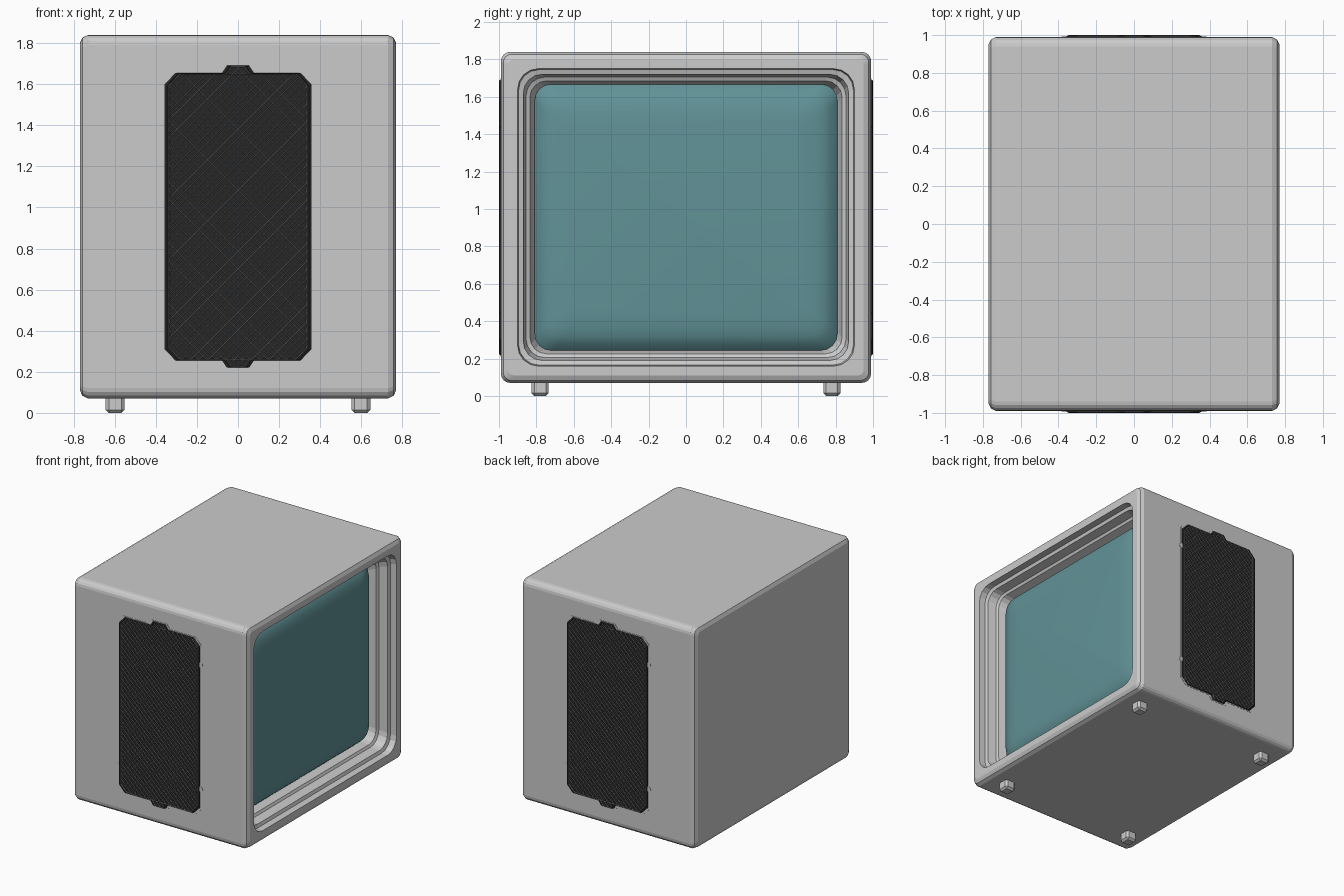
import bpy, bmesh, math
from mathutils import Vector

if "Cube" in bpy.data.objects:
    bpy.data.objects.remove(bpy.data.objects["Cube"])

CZ = 0.955  # height of the cabinet centre


def material(name, rgb):
    m = bpy.data.materials.new(name)
    m.diffuse_color = (*rgb, 1)
    m.use_nodes = True
    m.node_tree.nodes["Principled BSDF"].inputs["Base Color"].default_value = m.diffuse_color
    return m


TEAL = material("teal_glass", (0.12, 0.29, 0.31))
BLACK = material("black_plastic", (0.02, 0.02, 0.02))
WIRE = material("grey_wire", (0.25, 0.25, 0.25))


def finish(name, bm, mat=None):
    me = bpy.data.meshes.new(name)
    bm.to_mesh(me)
    bm.free()
    ob = bpy.data.objects.new(name, me)
    bpy.context.collection.objects.link(ob)
    if mat:
        me.materials.append(mat)
    return ob


def loft(name, loops, mat=None):
    """Skin a closed solid through matching loops, capped at both ends."""
    bm = bmesh.new()
    rows = [[bm.verts.new(p) for p in loop] for loop in loops]
    for a, b in zip(rows, rows[1:]):
        for i in range(len(a)):
            j = (i + 1) % len(a)
            bm.faces.new((a[i], a[j], b[j], b[i]))
    bm.faces.new(rows[0])
    bm.faces.new(rows[-1])
    bmesh.ops.recalc_face_normals(bm, faces=bm.faces)
    return finish(name, bm, mat)


def rounded(x, hy, hz, r, n=4):
    """Rounded rectangle in the YZ plane at depth x."""
    pts = []
    for k, (sy, sz) in enumerate(((1, 1), (-1, 1), (-1, -1), (1, -1))):
        for i in range(n + 1):
            a = math.pi / 2 * (k + i / n)
            pts.append((x, sy * (hy - r) + r * math.cos(a),
                        CZ + sz * (hz - r) + r * math.sin(a)))
    return pts


# Cabinet: back, sides, rounded front edge and stepped screen recess
shell = [(-0.77, 0.04, 0.03), (-0.757, 0.013, 0.045), (-0.73, 0, 0.05),
         (0.73, 0, 0.05), (0.757, 0.013, 0.045), (0.77, 0.04, 0.03)]
recess = [(0.77, 0.0, 0.11), (0.72, 0.005, 0.11), (0.712, 0.03, 0.10),
          (0.645, 0.045, 0.10), (0.635, 0.065, 0.09), (0.57, 0.085, 0.09),
          (0.55, 0.10, 0.08)]
loft("cabinet",
     [rounded(x, 0.99 - i, 0.885 - i, r) for x, i, r in shell] +
     [rounded(x, 0.90 - i, 0.795 - i, r) for x, i, r in recess])

# Bulging screen glass
bulge = [(0.53, 0, 0.09), (0.575, 0, 0.09), (0.615, 0.035, 0.09),
         (0.635, 0.075, 0.08), (0.646, 0.12, 0.07), (0.655, 0.19, 0.06)]
screen = loft("screen", [rounded(x, 0.81 - i, 0.712 - i, r) for x, i, r in bulge], TEAL)
bpy.context.view_layer.objects.active = screen
screen.select_set(True)
bpy.ops.object.shade_smooth_by_angle(angle=math.radians(30))

# Feet
for sx in (-1, 1):
    for sy in (-1, 1):
        bm = bmesh.new()
        bmesh.ops.create_cube(bm, size=1)
        bmesh.ops.scale(bm, vec=(0.092, 0.092, 0.09), verts=bm.verts)
        bmesh.ops.bevel(bm, geom=bm.edges[:], offset=0.015, segments=1, affect='EDGES')
        bmesh.ops.translate(bm, vec=(sx * 0.598, sy * 0.78, 0.045), verts=bm.verts)
        finish("foot", bm)


def vent_loop(y, ox=0.0, oz=0.0):
    """Clipped rectangle with a small tab at top and bottom, grown by ox, oz."""
    q = [(0.357 + ox, 0.645 + oz), (0.305 + ox, 0.70 + oz),
         (0.078 + ox, 0.70 + oz), (0.055 + ox, 0.735 + oz)]
    pts = q + [(-x, z) for x, z in reversed(q)]
    pts += [(-x, -z) for x, z in pts]
    return [Vector((x, y, CZ + z)) for x, z in pts]


def grille(y):
    """Diagonal wire lattice filling the vent outline."""
    bm = bmesh.new()
    v = [bm.verts.new(p) for p in vent_loop(y, -0.022, -0.006)]
    bm.faces.new(v[2:6])
    bm.faces.new(v[10:14])
    bm.faces.new(v[0:3] + v[5:11] + v[13:16])
    pitch = 0.03
    for s in (-1, 1):
        n = Vector((1, 0, s)).normalized()
        for k in range(-25, 26):
            bmesh.ops.bisect_plane(bm, geom=bm.verts[:] + bm.edges[:] + bm.faces[:],
                                   plane_co=Vector((0, y, CZ)) + n * k * pitch,
                                   plane_no=n)
    ob = finish("vent_grille", bm, WIRE)
    w = ob.modifiers.new("wires", 'WIREFRAME')
    w.thickness = 0.006
    w.use_even_offset = False
    w.use_boundary = True


# Side vents: thin surround, clips, dark framed tray and wire lattice
for s in (-1, 1):
    loft("vent_surround", [vent_loop(s * 0.97, 0.014, 0.008),
                           vent_loop(s * 0.992, 0.014, 0.008)])
    loft("vent_frame", [vent_loop(s * 0.975), vent_loop(s * 0.994),
                        vent_loop(s * 1.0, -0.012, -0.004),
                        vent_loop(s * 0.993, -0.022, -0.006)], BLACK)
    grille(s * 0.995)
    for sx in (-1, 1):
        for z in (0.46, 1.45):
            ring = [(sx * 0.363 + 0.02 * math.cos(a * math.pi / 6),
                     z + 0.02 * math.sin(a * math.pi / 6)) for a in range(12)]
            loft("vent_clip", [[(x, s * y, h) for x, h in ring] for y in (0.975, 0.993)])
